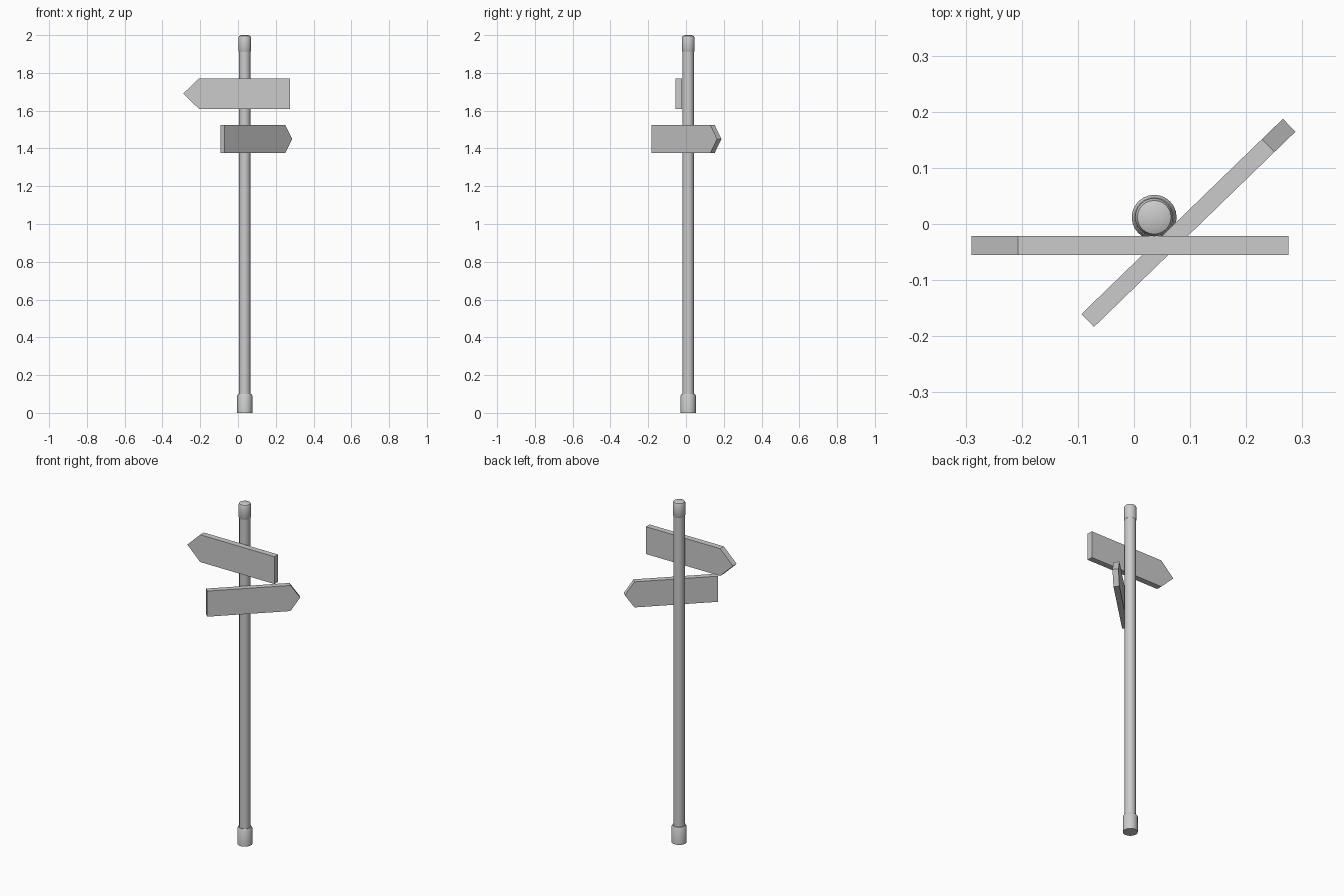
import bpy, bmesh
from math import sin, cos, pi, radians

if "Cube" in bpy.data.objects:
    bpy.data.objects.remove(bpy.data.objects["Cube"])

POLE = (0.036, 0.012)
SIDES = 24


def finish(bm, name):
    bmesh.ops.recalc_face_normals(bm, faces=bm.faces)
    mesh = bpy.data.meshes.new(name)
    bm.to_mesh(mesh)
    bm.free()
    obj = bpy.data.objects.new(name, mesh)
    bpy.context.collection.objects.link(obj)
    return obj


def turned(name, profile):
    """Closed round part from (radius, height) pairs, bottom to top."""
    bm = bmesh.new()
    rings = [[bm.verts.new((r * cos(2 * pi * i / SIDES), r * sin(2 * pi * i / SIDES), z))
              for i in range(SIDES)] for r, z in profile]
    for a, b in zip(rings, rings[1:]):
        for i in range(SIDES):
            j = (i + 1) % SIDES
            bm.faces.new((a[i], a[j], b[j], b[i]))
    bm.faces.new(rings[0])
    bm.faces.new(rings[-1])
    obj = finish(bm, name)
    obj.location = (*POLE, 0)
    bpy.ops.object.select_all(action='DESELECT')
    obj.select_set(True)
    bpy.context.view_layer.objects.active = obj
    bpy.ops.object.shade_smooth_by_angle(angle=radians(35))
    return obj


def arrow_board(name, length, height, thick, tip, center, angle):
    """Flat board pointing along its local +x."""
    l, h = length / 2, height / 2
    outline = [(-l, -h), (l - tip, -h), (l, 0), (l - tip, h), (-l, h)]
    bm = bmesh.new()
    face = bm.faces.new([bm.verts.new((x, -thick / 2, z)) for x, z in outline])
    ext = bmesh.ops.extrude_face_region(bm, geom=[face])
    verts = [v for v in ext['geom'] if isinstance(v, bmesh.types.BMVert)]
    bmesh.ops.translate(bm, verts=verts, vec=(0, thick, 0))
    obj = finish(bm, name)
    obj.location = center
    obj.rotation_euler.z = radians(angle)
    return obj


# Post with base collar and domed cap
turned("post", [(0.03, 0.05), (0.03, 1.95)])
turned("base_collar", [(0.04, 0), (0.04, 0.092), (0.035, 0.1)])
turned("top_cap", [(0.031, 1.912), (0.034, 1.918), (0.034, 1.985),
                   (0.030, 1.995), (0.018, 2.0)])

# Direction boards
arrow_board("upper_sign", 0.565, 0.16, 0.034, 0.083, (-0.0075, -0.038, 1.69), 180)
arrow_board("lower_sign", 0.50, 0.15, 0.032, 0.052, (0.097, 0.002, 1.45), 44.1)
